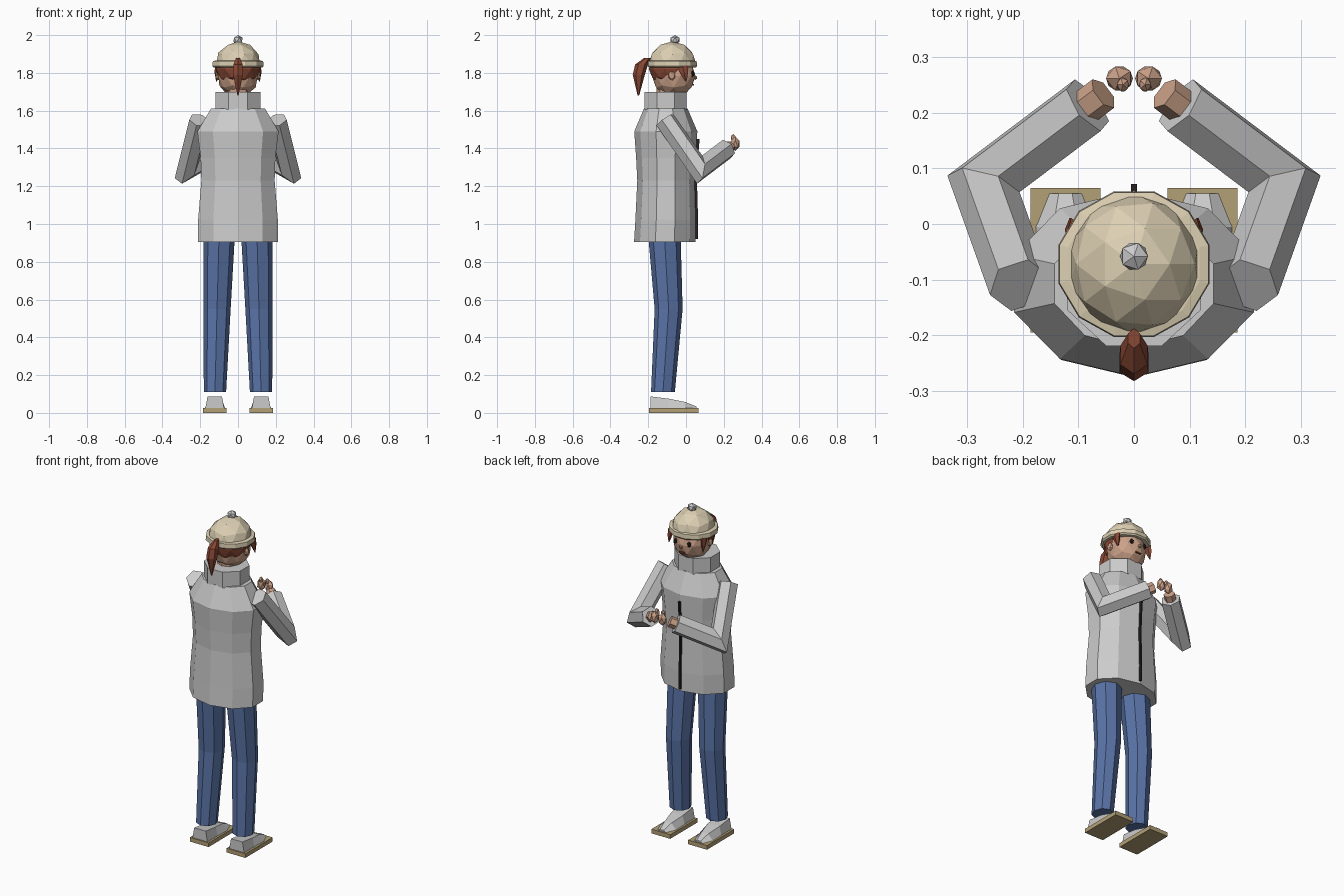
import bpy, bmesh, math
from mathutils import Vector, Matrix

if "Cube" in bpy.data.objects:
    bpy.data.objects.remove(bpy.data.objects["Cube"])


def material(name, rgb):
    m = bpy.data.materials.new(name)
    m.diffuse_color = (*rgb, 1)
    m.use_nodes = True
    m.node_tree.nodes["Principled BSDF"].inputs["Base Color"].default_value = m.diffuse_color
    return m


SKIN = material("skin", (0.6, 0.36, 0.25))
HAIR = material("auburn", (0.25, 0.065, 0.035))
KNIT = material("knit", (0.72, 0.63, 0.45))
DENIM = material("denim", (0.1, 0.17, 0.38))
SOLE = material("sole", (0.45, 0.35, 0.18))
DARK = material("dark", (0.02, 0.015, 0.015))


def finish(name, bm, mat=None, mirror=False):
    bmesh.ops.recalc_face_normals(bm, faces=bm.faces)
    me = bpy.data.meshes.new(name)
    bm.to_mesh(me)
    bm.free()
    ob = bpy.data.objects.new(name, me)
    bpy.context.collection.objects.link(ob)
    if mat:
        me.materials.append(mat)
    if mirror:
        mod = ob.modifiers.new("mirror", 'MIRROR')
        mod.use_mirror_merge = False
    return ob


def loft(name, rings, mat=None, mirror=False):
    """Skin a list of point rings and cap both ends."""
    bm = bmesh.new()
    loops = [[bm.verts.new(p) for p in r] for r in rings]
    n = len(loops[0])
    for a, b in zip(loops, loops[1:]):
        for i in range(n):
            j = (i + 1) % n
            bm.faces.new((a[i], a[j], b[j], b[i]))
    bm.faces.new(loops[0])
    bm.faces.new(loops[-1])
    return finish(name, bm, mat, mirror)


def ring(cx, cy, rx, ry, z, n, phase=0.0):
    return [Vector((cx + rx * math.cos(phase + 2 * math.pi * i / n),
                    cy + ry * math.sin(phase + 2 * math.pi * i / n), z))
            for i in range(n)]


def tube(name, path, r, n, mat=None):
    """Mitred tube along a path, mirrored in x."""
    pts = [Vector(p) for p in path]
    dirs = [(b - a).normalized() for a, b in zip(pts, pts[1:])]
    side = dirs[0].cross(dirs[-1])
    if side.length < 0.01:
        side = dirs[0].cross(Vector((0, 0, 1)))
    side.normalize()
    up = side.cross(dirs[0])
    cur = []
    for i in range(n):
        a = 2 * math.pi * i / n
        cur.append(pts[0] + r * (side * math.cos(a) + up * math.sin(a)))
    rings = [cur]
    for k, d in enumerate(dirs):
        nrm = d + dirs[k + 1] if k + 1 < len(dirs) else d
        cur = [p + d * ((pts[k + 1] - p).dot(nrm) / d.dot(nrm)) for p in cur]
        rings.append(cur)
    return loft(name, rings, mat, True)


def ball(name, c, s, mat=None, sub=1, mirror=False, cut=None):
    """Faceted ellipsoid, optionally cut by a plane (point, normal)."""
    bm = bmesh.new()
    bmesh.ops.create_icosphere(bm, subdivisions=sub, radius=1,
                               matrix=Matrix.LocRotScale(Vector(c), None, Vector(s)))
    if cut:
        bmesh.ops.bisect_plane(bm, geom=bm.verts[:] + bm.edges[:] + bm.faces[:],
                               plane_co=cut[0], plane_no=cut[1], clear_outer=True)
    return finish(name, bm, mat, mirror)


def box(name, lo, hi, mat=None, mirror=False):
    lo, hi = Vector(lo), Vector(hi)
    bm = bmesh.new()
    bmesh.ops.create_cube(bm, size=1, matrix=Matrix.LocRotScale((lo + hi) / 2, None, hi - lo))
    return finish(name, bm, mat, mirror)


# Jacket body, collar and zip
body = [(-0.112, 0.222, 0.163, 0.905), (-0.108, 0.222, 0.160, 1.02),
        (-0.106, 0.204, 0.152, 1.23), (-0.106, 0.208, 0.158, 1.35),
        (-0.107, 0.226, 0.167, 1.49), (-0.107, 0.150, 0.115, 1.612)]
loft("jacket_body", [ring(0, cy, rx, ry, z, 10, math.pi / 2) for cy, rx, ry, z in body])
loft("collar", [ring(0, -0.108, 0.130, 0.120, z, 8, math.pi / 8) for z in (1.605, 1.70)])
loft("zip", [[(x, y + o, z) for x, o in ((-0.005, -0.03), (0.005, -0.03), (0.005, 0.012), (-0.005, 0.012))]
             for y, z in ((0.052, 0.92), (0.052, 1.02), (0.046, 1.23), (0.052, 1.35), (0.06, 1.45))], DARK)

# Sleeves, wrists and fists
tube("sleeve", [(0.205, -0.11, 1.55), (0.27, 0.072, 1.288), (0.083, 0.213, 1.395)], 0.056, 6)
tube("wrist", [(0.095, 0.204, 1.388), (0.055, 0.234, 1.411)], 0.032, 6, SKIN)
ball("fist", (0.026, 0.261, 1.425), (0.027, 0.025, 0.038), SKIN, 1, True)
ball("thumb", (0.02, 0.25, 1.457), (0.012, 0.014, 0.02), SKIN, 1, True)

# Trouser legs
legs = [(0.1, -0.115, 0.084, 0.086, 0.95), (0.111, -0.092, 0.072, 0.074, 0.55),
        (0.122, -0.122, 0.059, 0.063, 0.11)]
loft("trouser_leg", [ring(*l, 8) for l in legs], DENIM, True)

# Shoes: flat sole with a wedge upper
box("shoe_sole", (0.06, -0.195, 0), (0.186, 0.065, 0.025), SOLE, True)
upper = [(-0.188, 0.05, 0.038, 0.087), (-0.09, 0.05, 0.038, 0.075),
         (-0.005, 0.054, 0.022, 0.058), (0.055, 0.03, 0.012, 0.034)]
loft("shoe_upper", [[(0.123 + x, y, z) for x, z in ((-w, 0.024), (w, 0.024), (t, h), (-t, h))]
                    for y, w, t, h in upper], None, True)

# Head, neck and face
loft("neck", [ring(0, -0.095, 0.06, 0.06, z, 8) for z in (1.65, 1.75)], SKIN)
ball("head", (0, -0.065, 1.785), (0.110, 0.115, 0.118), SKIN, 2)
ball("ear", (0.108, -0.075, 1.785), (0.014, 0.02, 0.026), SKIN, 1, True)
ball("nose", (0, 0.048, 1.775), (0.01, 0.012, 0.012), SKIN)
ball("eye", (0.045, 0.034, 1.795), (0.014, 0.012, 0.017), DARK, 1, True)
box("mouth", (-0.018, 0.025, 1.734), (0.018, 0.042, 1.742), HAIR)

# Hair: back cap, side locks and ponytail
ball("hair_back", (0, -0.075, 1.82), (0.120, 0.122, 0.098), HAIR, 2,
     cut=((0, -0.055, 1.80), (0, 1, -0.6)))
loft("side_lock", [ring(0.108, -0.02, 0.014, 0.032, 1.84, 5),
                   ring(0.112, -0.01, 0.012, 0.022, 1.80, 5),
                   ring(0.114, 0.0, 0.002, 0.003, 1.755, 5)], HAIR, True)
tail = [(-0.205, 0.012, 0.018, 1.878), (-0.235, 0.028, 0.034, 1.845),
        (-0.25, 0.030, 0.032, 1.79), (-0.252, 0.003, 0.004, 1.68)]
loft("ponytail", [ring(0, cy, rx, ry, z, 6, math.pi / 2) for cy, rx, ry, z in tail], HAIR)

# Knitted hat
ball("hat_dome", (0, -0.072, 1.843), (0.122, 0.128, 0.124), KNIT, 2,
     cut=((0, 0, 1.84), (0, 0, -1)))
loft("hat_band", [ring(0, -0.072, rx, rx - 0.005, z, 12, math.pi / 12)
                  for rx, z in ((0.132, 1.828), (0.140, 1.836), (0.138, 1.862), (0.122, 1.866))], KNIT)
ball("pompom", (0, -0.058, 1.975), (0.028, 0.028, 0.025))
